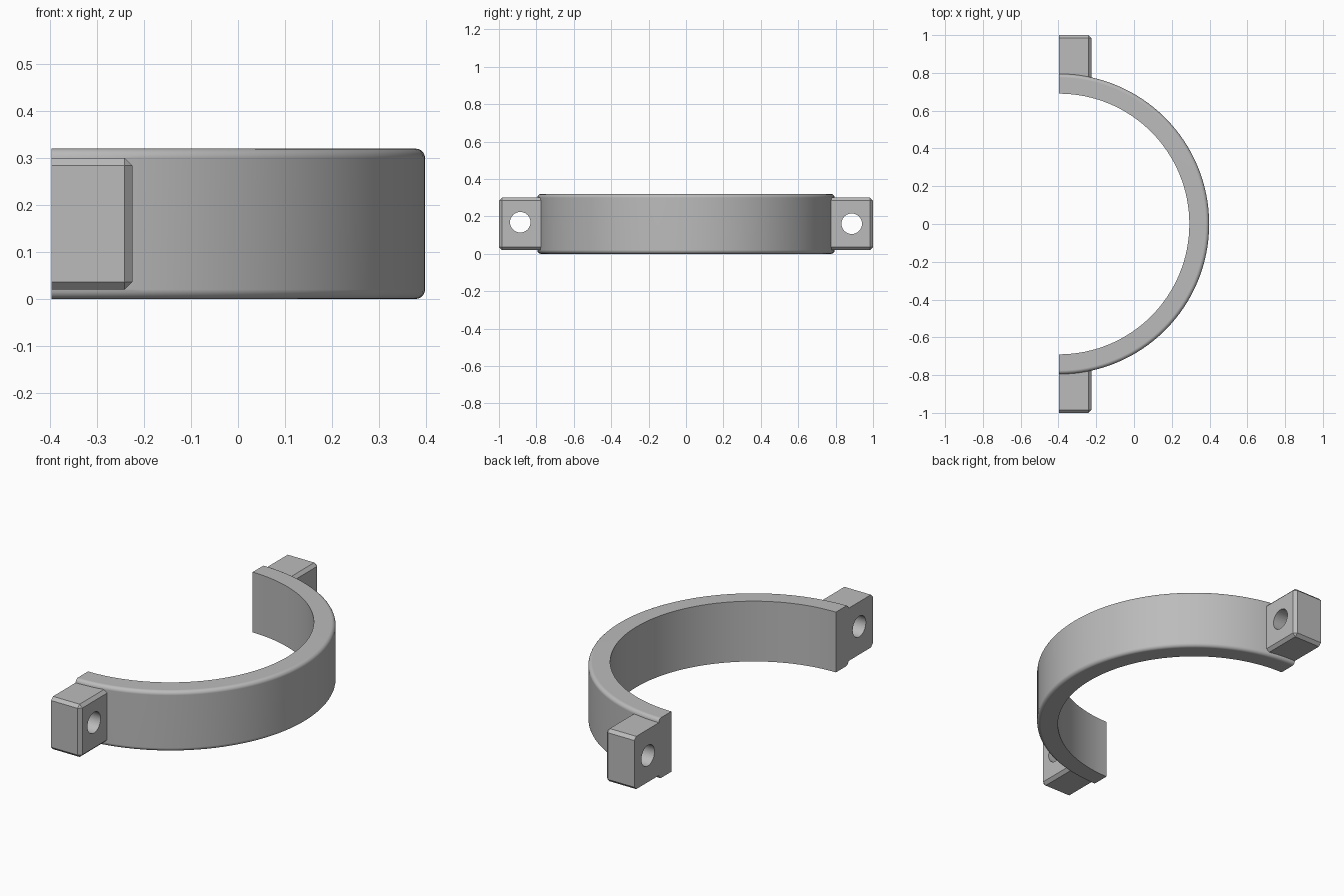
import bpy, bmesh
from math import radians, sin, cos, pi
from mathutils import Matrix, Vector

cube = bpy.data.objects.get("Cube")
if cube:
    bpy.data.objects.remove(cube, do_unlink=True)

FLAT_X = -0.397            # plane of the cut ends and the ring axis
R_OUT, R_IN, HEIGHT, ROUND = 0.795, 0.69, 0.32, 0.02
LUG_SIZE = Vector((0.172, 0.26, 0.28))
CHAMFER = 0.016

grey = bpy.data.materials.new("plain_grey")
grey.use_nodes = True
colour = (0.5, 0.5, 0.5, 1)
grey.diffuse_color = colour
grey.node_tree.nodes["Principled BSDF"].inputs["Base Color"].default_value = colour


def make_object(name, bm):
    bmesh.ops.recalc_face_normals(bm, faces=bm.faces)
    mesh = bpy.data.meshes.new(name)
    bm.to_mesh(mesh)
    bm.free()
    mesh.materials.append(grey)
    obj = bpy.data.objects.new(name, mesh)
    bpy.context.collection.objects.link(obj)
    return obj


def apply_boolean(target, tool, operation):
    bpy.context.view_layer.objects.active = target
    mod = target.modifiers.new(operation.lower(), "BOOLEAN")
    mod.object, mod.operation, mod.solver = tool, operation, "EXACT"
    bpy.ops.object.modifier_apply(modifier=mod.name)
    bpy.data.objects.remove(tool, do_unlink=True)


# Half ring: section with rounded outer corners, spun half a turn
def half_ring():
    section = [(R_IN, 0)]
    for centre_z, start in ((ROUND, -pi / 2), (HEIGHT - ROUND, 0)):
        for i in range(6):
            a = start + i * pi / 10
            section.append((R_OUT - ROUND + ROUND * cos(a), centre_z + ROUND * sin(a)))
    section.append((R_IN, HEIGHT))
    bm = bmesh.new()
    face = bm.faces.new([bm.verts.new((FLAT_X, -r, z)) for r, z in section])
    bmesh.ops.spin(bm, geom=[face] + face.edges[:] + face.verts[:],
                   cent=(FLAT_X, 0, 0), axis=(0, 0, 1), angle=pi,
                   steps=64, use_duplicate=False)
    # close the starting end if the spin consumed its cap
    open_edges = [e for e in bm.edges if e.is_boundary]
    if open_edges:
        bmesh.ops.holes_fill(bm, edges=open_edges)
    return make_object("half_clamp", bm)


# Lug: block chamfered everywhere but at the flat side and the ring side
def lug(side):
    centre = Vector((FLAT_X + LUG_SIZE.x / 2, side * (1 - LUG_SIZE.y / 2), HEIGHT / 2))
    bm = bmesh.new()
    bmesh.ops.create_cube(bm, size=1, matrix=Matrix.Translation(centre)
                          @ Matrix.Diagonal(LUG_SIZE).to_4x4())

    def exposed(edge):
        mid = (edge.verts[0].co + edge.verts[1].co) / 2 - centre
        return mid.x > -0.05 and mid.y * side > -0.05
    bmesh.ops.bevel(bm, geom=[e for e in bm.edges if exposed(e)], offset=CHAMFER,
                    segments=1, affect="EDGES", clamp_overlap=True)
    return make_object("lug", bm)


# Bolt hole cutter running along x
def bolt_hole(side):
    bm = bmesh.new()
    place = Matrix.Translation((FLAT_X + 0.1, side * 0.886, 0.165 - side * 0.004))
    bmesh.ops.create_cone(bm, cap_ends=True, segments=40, radius1=0.055, radius2=0.055,
                          depth=0.5, matrix=place @ Matrix.Rotation(pi / 2, 4, "Y"))
    cutter = make_object("bolt_hole_cutter", bm)
    cutter.hide_render = True
    return cutter


clamp = half_ring()
for side in (-1, 1):
    apply_boolean(clamp, lug(side), "UNION")
    apply_boolean(clamp, bolt_hole(side), "DIFFERENCE")

# Smooth curved surfaces, crisp flats
bpy.ops.object.select_all(action="DESELECT")
clamp.select_set(True)
bpy.context.view_layer.objects.active = clamp
bpy.ops.object.shade_smooth_by_angle(angle=radians(30))
flats = clamp.modifiers.new("even_flats", "WEIGHTED_NORMAL")
flats.keep_sharp = True
